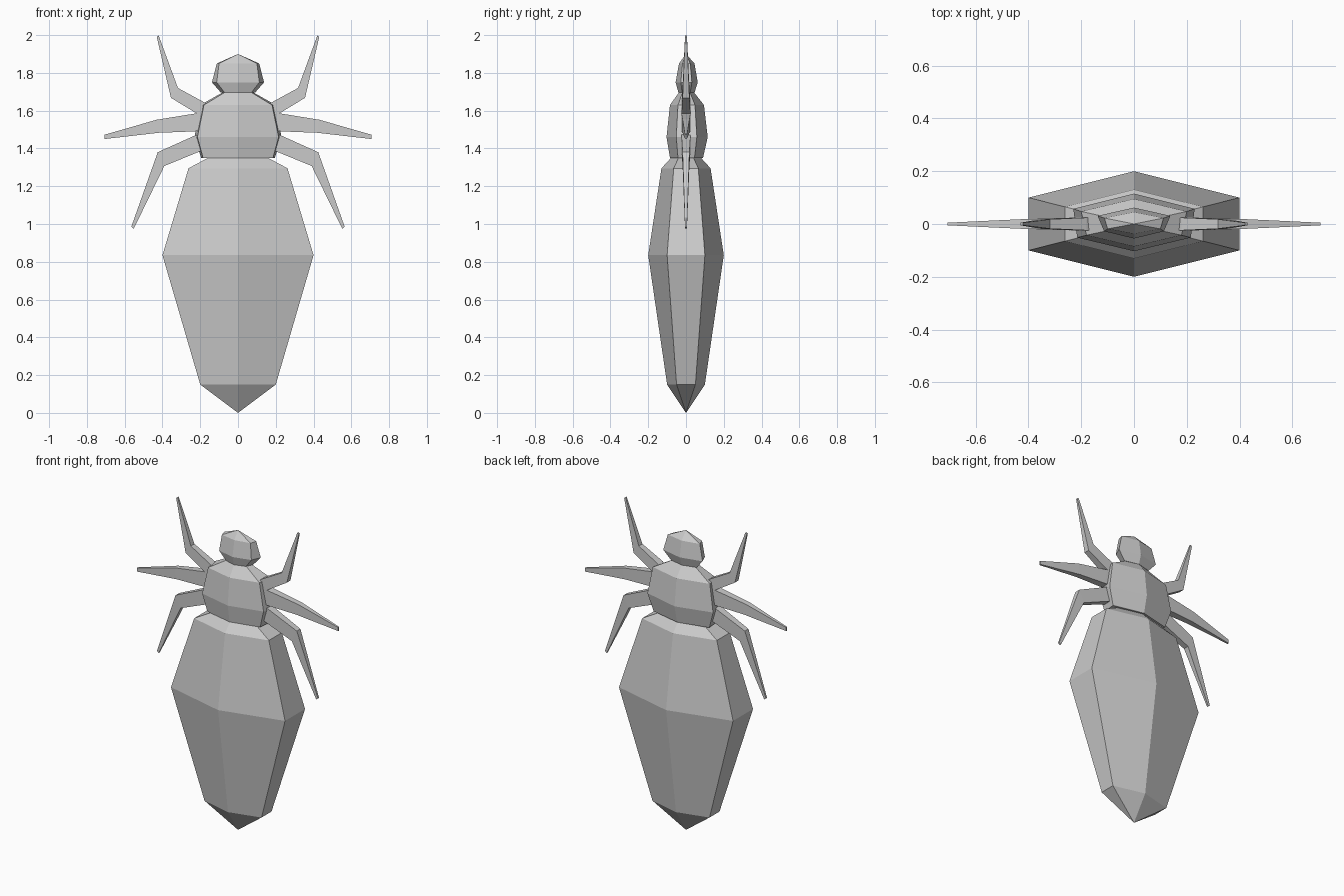
import bpy, bmesh

if "Cube" in bpy.data.objects:
    bpy.data.objects.remove(bpy.data.objects["Cube"])


def finish(name, bm):
    bmesh.ops.recalc_face_normals(bm, faces=bm.faces)
    me = bpy.data.meshes.new(name)
    bm.to_mesh(me)
    bm.free()
    ob = bpy.data.objects.new(name, me)
    bpy.context.collection.objects.link(ob)
    return ob


def loft(bm, rings):
    """Skin a closed tube through rings; one-point rings become tips."""
    loops = [[bm.verts.new(p) for p in r] for r in rings]
    for a, b in zip(loops, loops[1:]):
        n = max(len(a), len(b))
        for i in range(n):
            j = (i + 1) % n
            if len(a) == 1:
                bm.faces.new((a[0], b[i], b[j]))
            elif len(b) == 1:
                bm.faces.new((a[i], a[j], b[0]))
            else:
                bm.faces.new((a[i], a[j], b[j], b[i]))
    for l in (loops[0], loops[-1]):
        if len(l) > 2:
            bm.faces.new(l)


def hex_ring(z, front_w, back_w, front_d, back_d):
    """Flattened hexagon with a ridge along the front and back."""
    return [(0, -front_d, z), (front_w, -front_d / 2, z), (back_w, back_d / 2, z),
            (0, back_d, z), (-back_w, back_d / 2, z), (-front_w, -front_d / 2, z)]


def body(name, rings):
    bm = bmesh.new()
    loft(bm, [hex_ring(*r) if len(r) > 1 else [(0, 0, r[0])] for r in rings])
    return finish(name, bm)


# Body segments, bottom to top: z, front and back half width, front and back depth
body("abdomen", [(0,), (0.15, 0.2, 0.2, 0.1, 0.1), (0.835, 0.4, 0.4, 0.2, 0.2),
                 (1.295, 0.262, 0.262, 0.13, 0.13), (1.355, 0.15, 0.15, 0.075, 0.075)])
body("thorax", [(1.35, 0.185, 0.195, 0.085, 0.09), (1.46, 0.215, 0.23, 0.103, 0.115),
                (1.63, 0.18, 0.2, 0.085, 0.095), (1.7, 0.065, 0.075, 0.035, 0.04)])
body("head", [(1.695, 0.07, 0.09, 0.04, 0.045), (1.75, 0.113, 0.138, 0.055, 0.062),
              (1.85, 0.1, 0.112, 0.037, 0.045), (1.9,)])

# Legs: (upper x, z, lower x, z) at root, base, knee and tip
depths = (0.025, 0.024, 0.018, 0.005)
legs = {
    "front_leg": [(0.12, 1.60, 0.14, 1.54), (0.18, 1.645, 0.215, 1.583),
                  (0.318, 1.72, 0.355, 1.668), (0.42, 1.998, 0.43, 1.99)],
    "middle_leg": [(0.14, 1.59, 0.14, 1.50), (0.225, 1.585, 0.235, 1.49),
                   (0.43, 1.552, 0.42, 1.483), (0.706, 1.473, 0.706, 1.45)],
    "rear_leg": [(0.14, 1.50, 0.14, 1.42), (0.225, 1.47, 0.2, 1.385),
                 (0.425, 1.38, 0.39, 1.307), (0.565, 0.985, 0.552, 0.975)],
}
for name, sections in legs.items():
    for side, s in (("right", 1), ("left", -1)):
        bm = bmesh.new()
        loft(bm, [[(s * ux, -d, uz), (s * ux, d, uz), (s * lx, d, lz), (s * lx, -d, lz)]
                  for (ux, uz, lx, lz), d in zip(sections, depths)])
        finish(f"{side}_{name}", bm)
